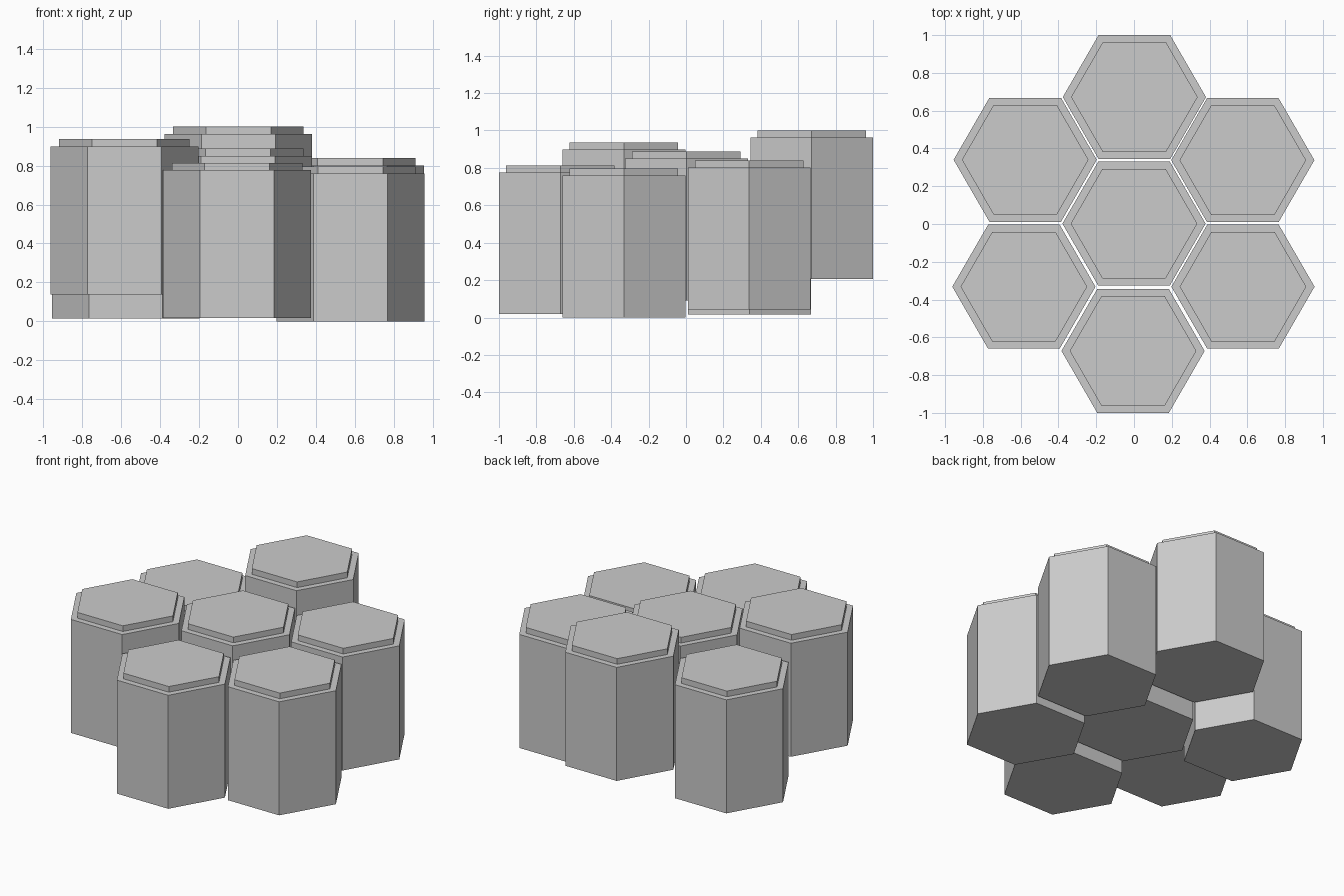
import bpy, bmesh
from math import cos, sin, pi

if "Cube" in bpy.data.objects:
    bpy.data.objects.remove(bpy.data.objects["Cube"])

R, CAP_R = 0.379, 0.335      # circumradius of column and raised cap
BODY_H, CAP_H = 0.758, 0.038


def hex_column(name, x, y, base):
    """Hexagonal column with a narrower raised cap, as one closed solid."""
    bm = bmesh.new()
    rings = []
    top = base + BODY_H
    for r, z in ((R, base), (R, top), (CAP_R, top), (CAP_R, top + CAP_H)):
        rings.append([bm.verts.new((x + r * cos(i * pi / 3), y + r * sin(i * pi / 3), z))
                      for i in range(6)])
    for a, b in zip(rings, rings[1:]):
        for i in range(6):
            j = (i + 1) % 6
            bm.faces.new((a[i], a[j], b[j], b[i]))
    bm.faces.new(rings[0][::-1])
    bm.faces.new(rings[-1])
    mesh = bpy.data.meshes.new(name)
    bm.to_mesh(mesh)
    bm.free()
    bpy.context.collection.objects.link(bpy.data.objects.new(name, mesh))


# Central column and six neighbours at staggered heights
for column in (
    ("centre_column", 0.0, 0.002, 0.092),
    ("back_column", 0.002, 0.672, 0.205),
    ("front_column", -0.005, -0.672, 0.018),
    ("left_back_column", -0.576, 0.34, 0.016),
    ("left_front_column", -0.583, -0.332, 0.139),
    ("right_back_column", 0.576, 0.338, 0.043),
    ("right_front_column", 0.577, -0.332, 0.0),
):
    hex_column(*column)
